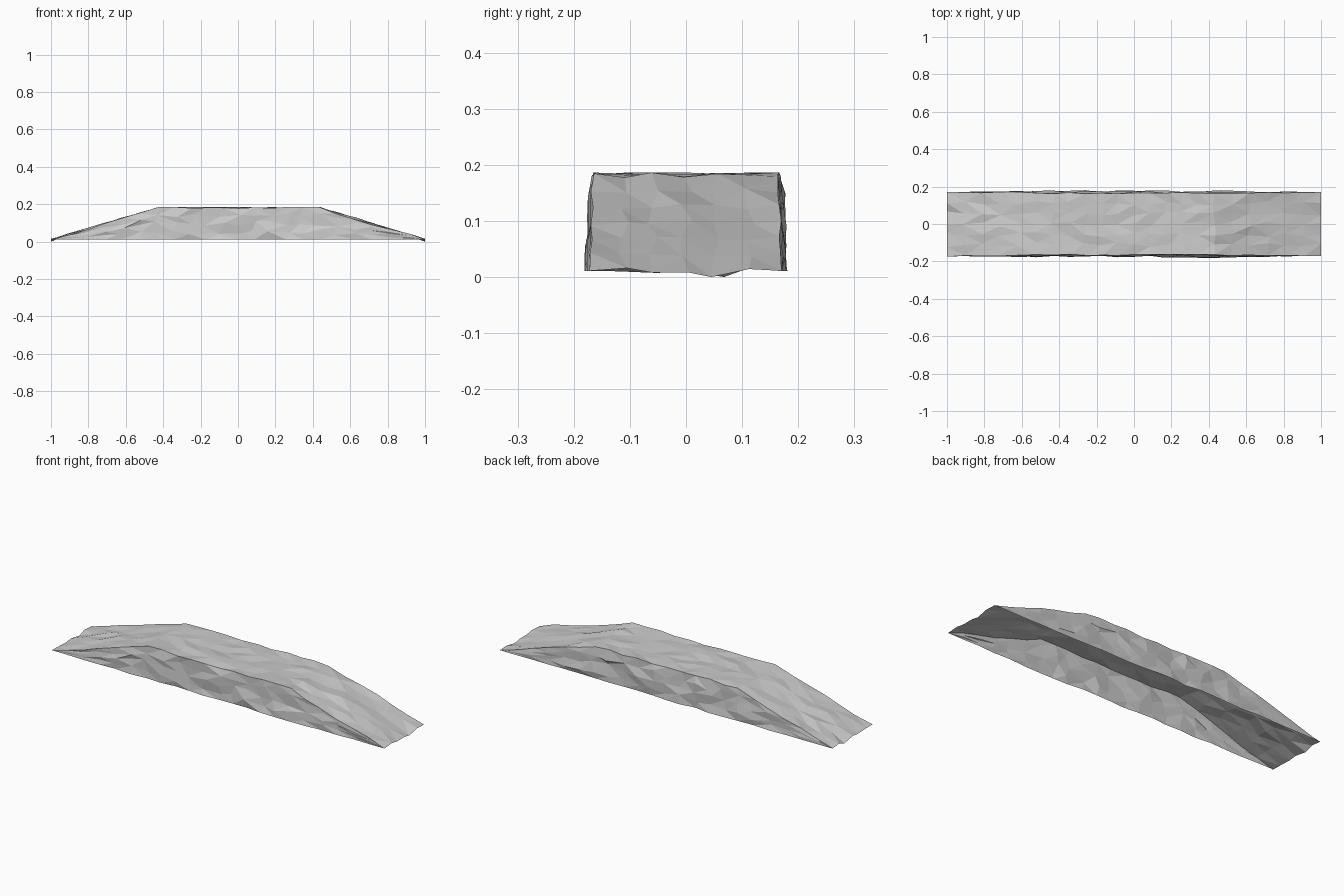
import bpy, bmesh, random

if "Cube" in bpy.data.objects:
    bpy.data.objects.remove(bpy.data.objects["Cube"])

random.seed(7)
TOP, BASE, SHOULDER, HALF_W = 0.182, 0.011, 0.43, 0.168
WALL_ROWS, DECK_COLS = 4, 7


def height(x):
    """Trapezoid profile: two ramps and a flat top."""
    k = min(1, (1 - abs(x)) / (1 - SHOULDER))
    return BASE + (TOP - BASE) * k


def jit(a):
    return random.uniform(-a, a)


# Stations along the length: ramps and flat middle
ramp = [SHOULDER + (1 - SHOULDER) * i / 6 for i in range(7)]
flat = [-SHOULDER + 2 * SHOULDER * i / 10 for i in range(1, 10)]
stations = [-x for x in reversed(ramp)] + flat + ramp

# Cross-section sheet: front wall, deck, back wall (open underneath)
bm = bmesh.new()
rows = []
for x in stations:
    h = height(x)
    k = (h - BASE) / (TOP - BASE)
    row = []

    def wall(side, steps):
        for i in steps:
            t = i / WALL_ROWS
            y = side * (HALF_W + 0.003 + k * (0.003 - 0.006 * t) + jit(0.008) * k)
            inner = 0 < i
            row.append(bm.verts.new((x + (jit(0.022) * k if inner else 0), y,
                                     BASE + (h - BASE) * t + (jit(0.014) * k if inner else 0))))

    wall(-1, range(WALL_ROWS))
    for j in range(DECK_COLS):
        y = (j / (DECK_COLS - 1) * 2 - 1) * (HALF_W + 0.003 - 0.006 * k)
        end = abs(x) > 0.99
        edge = j in (0, DECK_COLS - 1)
        row.append(bm.verts.new((x if end else x + jit(0.012),
                                 y + (jit(0.004) if edge else jit(0.012)),
                                 h + (0 if end and edge else jit(0.005)))))
    wall(1, reversed(range(WALL_ROWS)))
    rows.append(row)

# Let the lip of each end dip to the ground
rows[0][WALL_ROWS + 4].co.z = rows[-1][WALL_ROWS + 4].co.z = 0.0

for a, b in zip(rows, rows[1:]):
    for j in range(len(a) - 1):
        bm.faces.new((a[j], b[j], b[j + 1], a[j + 1]))

# Collapse the wall points at the tips, then facet randomly
bmesh.ops.remove_doubles(bm, verts=bm.verts[:], dist=0.0005)
bmesh.ops.triangulate(bm, faces=bm.faces[:], quad_method='SHORT_EDGE')
bmesh.ops.recalc_face_normals(bm, faces=bm.faces[:])
if sum(f.normal.z for f in bm.faces) < 0:
    bmesh.ops.reverse_faces(bm, faces=bm.faces[:])

mesh = bpy.data.meshes.new("rock_ramp")
bm.to_mesh(mesh)
bm.free()
bpy.context.collection.objects.link(bpy.data.objects.new("rock_ramp", mesh))
